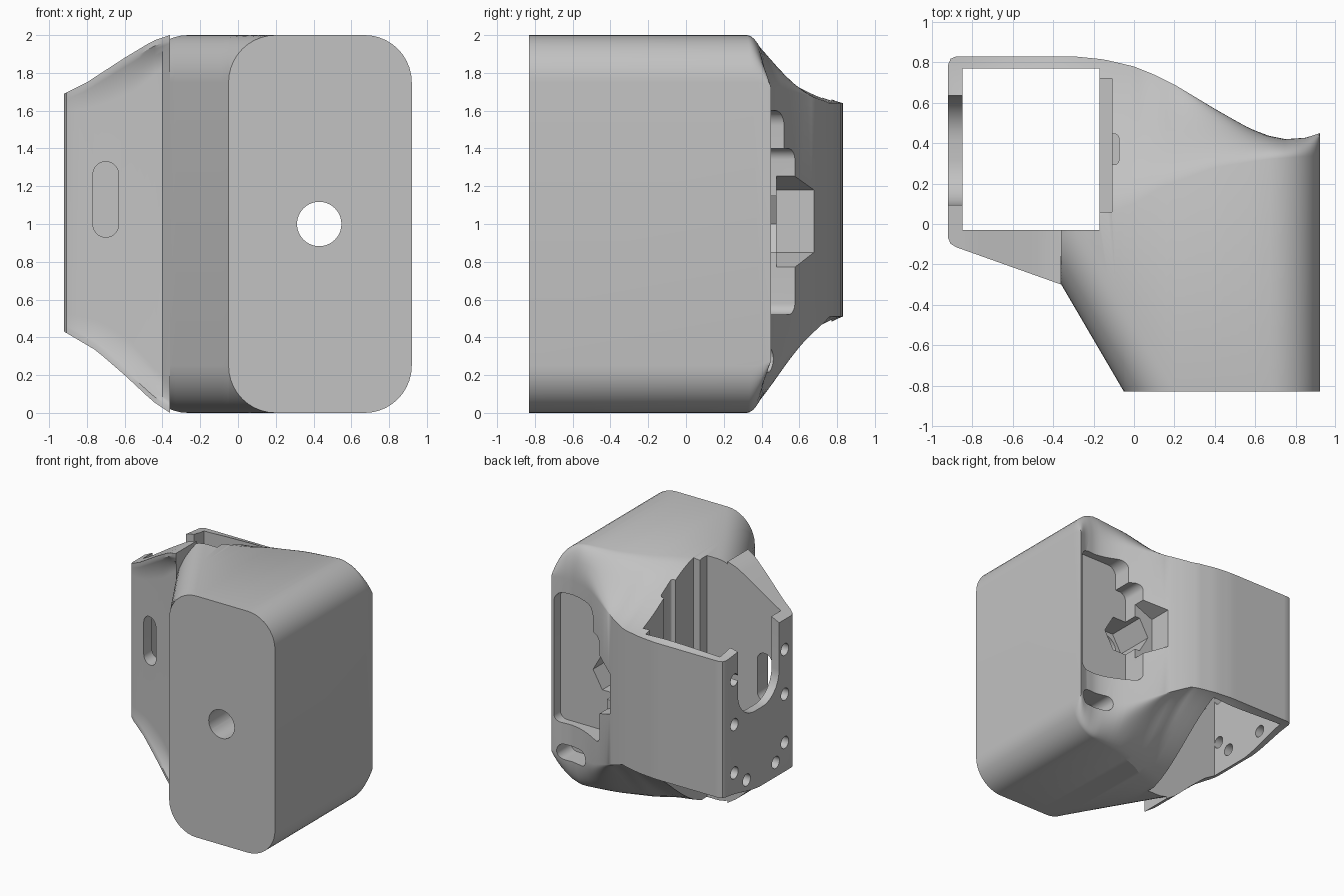
import bpy, bmesh, math

cube = bpy.data.objects.get("Cube")
if cube:
    bpy.data.objects.remove(cube, do_unlink=True)

grey = bpy.data.materials.new("matte grey")
grey.use_nodes = True
grey.diffuse_color = (0.54, 0.54, 0.54, 1)
grey.node_tree.nodes["Principled BSDF"].inputs["Base Color"].default_value = (0.54, 0.54, 0.54, 1)

# Plan and height curves, each a function of x
FRONT = [(-.92, -.07), (-.908, -.098), (-.88, -.115), (-.36, -.3), (-.05, -.83), (.92, -.83)]
WALL = [(-.92, -.07), (-.908, -.095), (-.88, -.11), (-.4, -.23), (-.36, -.3)]
BACK = [(-.92, .79), (-.908, .818), (-.88, .83), (-.3, .83), (-.15, .815), (0, .78), (.1, .74),
        (.2, .69), (.4, .57), (.55, .485), (.65, .44), (.75, .42), (.85, .427), (.92, .45)]
TOP = [(-.92, 1.69), (-.8, 1.75), (-.6, 1.88), (-.45, 1.97), (-.36, 2)]
BOTTOM = [(-.92, .43), (-.75, .33), (-.6, .2), (-.45, .06), (-.36, 0)]
TOP_END = [(.05, 1.64), (.5, 1.72), (.92, 1.72)]
BOTTOM_END = [(.05, .51), (.5, .3), (.92, .28)]
SLOPE = [(-.92, .35), (-.36, .16), (-.17, .04), (0, .1), (.15, .19), (.4, .28), (.65, .32), (.92, .34)]
COVE = [(-.92, .1), (-.7, .18), (-.55, .21), (-.36, .16)]
R, SLANT, LIP = .25, .585, .03


def curve(table, x):
    if x <= table[0][0]:
        return table[0][1]
    for (x0, v0), (x1, v1) in zip(table, table[1:]):
        if x <= x1:
            return v0 + (v1 - v0) * (x - x0) / (x1 - x0)
    return table[-1][1]


def drop(d):
    """Fall of a round corner at distance d from the wall."""
    d = min(max(d, 0), R)
    return R - math.sqrt(max(R * R - (R - d) ** 2, 0))


def half(x, outer, end, sign):
    """Front-to-back edge line of one section; sign is 1 for the top."""
    z0 = outer - sign * drop(.92 - x)
    yf, yb, ys = (curve(t, x) for t in (FRONT, BACK, SLOPE))
    depth = max((z0 - end) * sign, .02)
    pts, n = [], 10
    for i in range(n + 1):
        if x < -.36:
            # recessed clamp wall coving out to a thin flange
            t = min(i / (n - 1), 1)
            y = curve(WALL, x) * (1 - t ** 2) + yf * t ** 2
            fall = LIP + (curve(COVE, x) - LIP) * (1 - t) if i < n else 0
        else:
            # rounded corner along the slanted flank
            d0 = min(max(0, x + .05), R)
            d = d0 + (R - d0) * (1 - math.cos(i / n * math.pi / 2))
            y, fall = yf + (d - d0) / SLANT + .001 * i, drop(d)
        pts.append((x, y, z0 - sign * fall))
    round_mix = min(max((x - .2) / .5, 0), 1)
    for i in range(15):
        t = math.sin(i / 14 * math.pi / 2)
        wave = ((1 - math.cos(math.pi * t)) / 2 + t) / 2
        arc = 1 - math.sqrt(max(1 - t * t, 0))
        f = wave + (arc - wave) * round_mix
        pts.append((x, ys + (yb - ys) * t, z0 - sign * depth * f))
    return pts


def finish(bm, name):
    bmesh.ops.remove_doubles(bm, verts=bm.verts, dist=1e-5)
    bmesh.ops.recalc_face_normals(bm, faces=bm.faces)
    me = bpy.data.meshes.new(name)
    bm.to_mesh(me)
    bm.free()
    me.materials.append(grey)
    ob = bpy.data.objects.new(name, me)
    bpy.context.collection.objects.link(ob)
    return ob


# Main housing: sections lofted along x, closer together at the corners
xs = [-.92, -.908, -.88] + [-.84 + .04 * i for i in range(12)] + [-.3605, -.3595]
xs += [-.33 + .04 * i for i in range(7)]
xs += [.2 - R * math.cos(i / 10 * math.pi / 2) for i in range(11)]
xs += [.245 + .045 * i for i in range(9)]
xs += [.67 + R * math.sin(i / 10 * math.pi / 2) for i in range(11)]
bm = bmesh.new()
rings = []
for x in xs:
    upper = half(x, curve(TOP, x), curve(TOP_END, x), 1)
    lower = half(x, curve(BOTTOM, x), curve(BOTTOM_END, x), -1)
    rings.append([bm.verts.new(p) for p in upper + lower[::-1]])
for a, b in zip(rings, rings[1:]):
    for i in range(len(a)):
        j = (i + 1) % len(a)
        bm.faces.new((a[i], a[j], b[j], b[i]))
bm.faces.new(rings[0])
bm.faces.new(rings[-1][::-1])
body = finish(bm, "mount_housing")


def rounded(cx, cy, w, h, r, n=10):
    pts = []
    for k, (sx, sy) in enumerate(((1, 1), (-1, 1), (-1, -1), (1, -1))):
        for i in range(n + 1):
            a = (k + i / n) * math.pi / 2
            pts.append((cx + sx * (w / 2 - r) + r * math.cos(a),
                        cy + sy * (h / 2 - r) + r * math.sin(a)))
    return pts


def box(x0, x1, y0, y1):
    return [(x0, y0), (x1, y0), (x1, y1), (x0, y1)]


def cut(name, pts, axis, lo, hi):
    """Cut a prism with the given outline through the housing."""
    place = {"x": lambda p, d: (d, p[0], p[1]),
             "y": lambda p, d: (p[0], d, p[1]),
             "z": lambda p, d: (p[0], p[1], d)}[axis]
    bm = bmesh.new()
    a = [bm.verts.new(place(p, lo)) for p in pts]
    b = [bm.verts.new(place(p, hi)) for p in pts]
    bm.faces.new(a)
    bm.faces.new(b[::-1])
    for i in range(len(a)):
        j = (i + 1) % len(a)
        bm.faces.new((a[i], a[j], b[j], b[i]))
    cutter = finish(bm, name)
    cutter.hide_render = True
    mod = body.modifiers.new(name, "BOOLEAN")
    mod.object, mod.operation, mod.solver = cutter, "DIFFERENCE", "EXACT"
    bpy.context.view_layer.objects.active = body
    bpy.ops.object.modifier_apply(modifier=name)
    bpy.data.objects.remove(cutter, do_unlink=True)


# Clamp shaft with its side grooves
cut("shaft", box(-.85, -.17, -.03, .77), "z", -1, 3)
cut("groove", box(-.2, -.11, .06, .72), "z", .62, 3)
cut("groove_slot", rounded(-.1, .37, .05, .15, .02), "z", .7, 3)

# Left clamp wall: open notch and screw holes
cut("wall_notch", rounded(.365, 1.7, .54, 1.24, .22), "x", -1, -.8)
for y, z in [(y, z) for y in (.02, .68) for z in (.67, 1.07, 1.44)] + [(.14, .55), (.52, .55)]:
    cut("screw_hole", rounded(y, z, .1, .1, .05, 4), "x", -1, -.8)

# Slot in the front wall of the clamp
cut("front_slot", rounded(-.7, 1.13, .135, .4, .067), "y", -.5, .1)

# Rear pocket with tapered recess, nut seat, lower slot and through hole
cut("rear_pocket", rounded(.645, .96, .51, .88, .06), "y", .36, 1)
cut("rear_pocket_top", rounded(.695, 1.4, .41, .4, .08), "y", .36, 1)
cut("rear_recess", [(.22, .85), (.5, .72), (.5, 1.3), (.22, 1.18)], "y", .48, 1)
hexagon = [(.43 + .17 * math.cos(i * math.pi / 3), 1 + .17 * math.sin(i * math.pi / 3)) for i in range(6)]
cut("nut_seat", hexagon, "y", .15, 1)
cut("lower_slot", rounded(.74, .28, .28, .13, .06), "y", .25, 1)
cut("through_hole", rounded(.43, 1, .235, .235, .1175), "y", -1, 1)

# Smooth shading with crisp edges
bpy.ops.object.select_all(action="DESELECT")
body.select_set(True)
bpy.context.view_layer.objects.active = body
bpy.ops.object.shade_smooth_by_angle(angle=math.radians(30))
